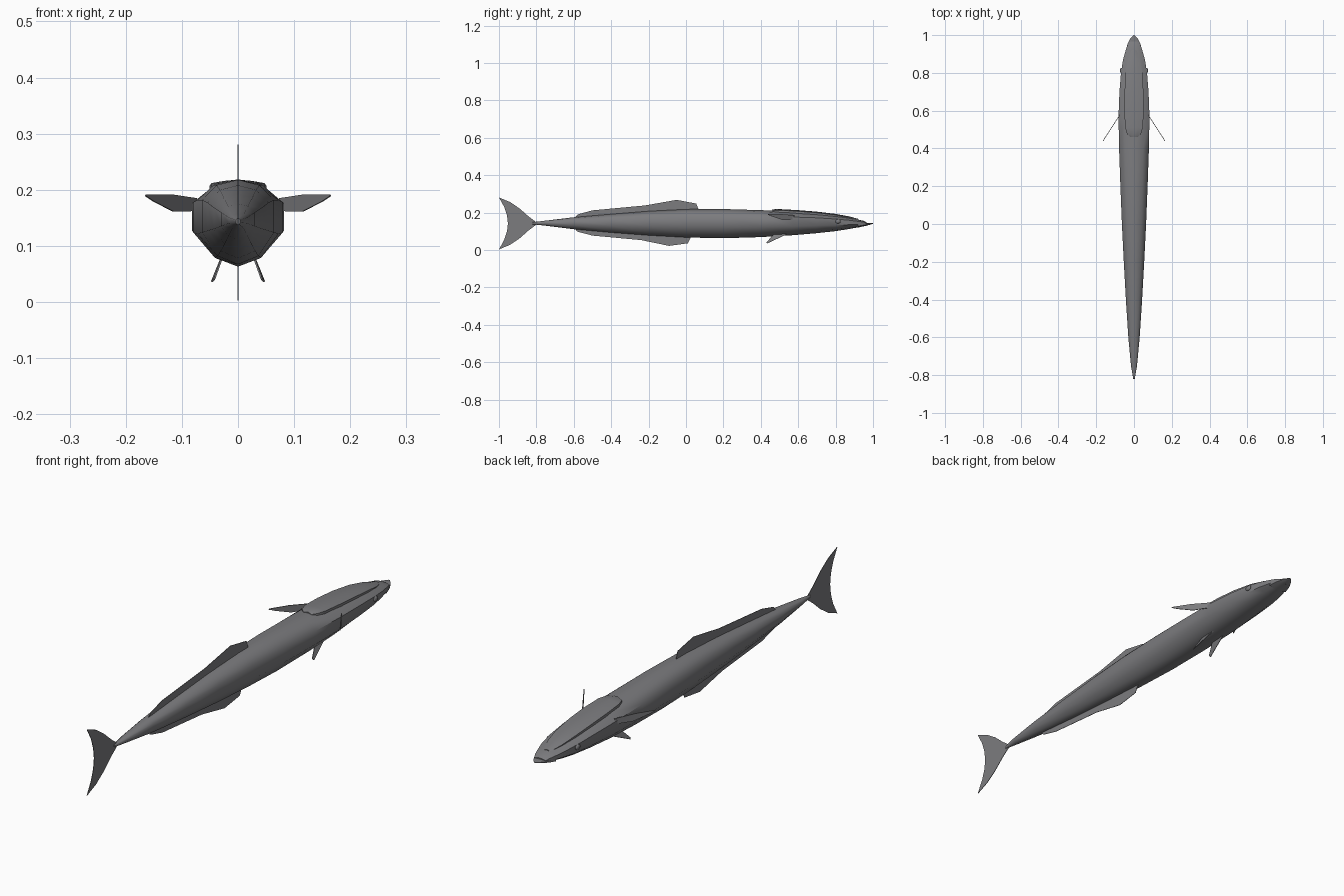
import bpy, bmesh, math
from mathutils import Vector

if "Cube" in bpy.data.objects:
    bpy.data.objects.remove(bpy.data.objects["Cube"])


def material(name, rgb):
    m = bpy.data.materials.new(name)
    m.use_nodes = True
    m.diffuse_color = (*rgb, 1)
    m.node_tree.nodes["Principled BSDF"].inputs["Base Color"].default_value = (*rgb, 1)
    return m


skin = material("slate grey skin", (0.2, 0.2, 0.21))


def finish(name, bm, angle=50):
    bmesh.ops.recalc_face_normals(bm, faces=bm.faces)
    mesh = bpy.data.meshes.new(name)
    bm.to_mesh(mesh)
    bm.free()
    mesh.materials.append(skin)
    ob = bpy.data.objects.new(name, mesh)
    bpy.context.collection.objects.link(ob)
    bpy.ops.object.select_all(action="DESELECT")
    ob.select_set(True)
    bpy.context.view_layer.objects.active = ob
    bpy.ops.object.shade_smooth_by_angle(angle=math.radians(angle))
    return ob


def loft(name, rings, angle=50):
    bm = bmesh.new()
    loops = [[bm.verts.new(p) for p in ring] for ring in rings]
    n = len(loops[0])
    for a, b in zip(loops, loops[1:]):
        for i in range(n):
            j = (i + 1) % n
            bm.faces.new((a[i], a[j], b[j], b[i]))
    bm.faces.new(loops[0])
    bm.faces.new(loops[-1])
    return finish(name, bm, angle)


def fin(name, points, thickness=0.002):
    """Thin plate over an outline of 3D points."""
    bm = bmesh.new()
    pts = [Vector(p) for p in points]
    face = bm.faces.new([bm.verts.new(p) for p in pts])
    bm.normal_update()
    off = face.normal * thickness
    bmesh.ops.translate(bm, verts=bm.verts, vec=-off / 2)
    ext = bmesh.ops.extrude_face_region(bm, geom=[face], use_keep_orig=True)
    bmesh.ops.translate(bm, vec=off,
                        verts=[g for g in ext["geom"] if isinstance(g, bmesh.types.BMVert)])
    bmesh.ops.triangulate(bm, faces=[f for f in bm.faces if len(f.verts) > 4])
    return finish(name, bm, 30)


# Body: ten-sided section swept along y (y, half width, bottom, top)
half = [(0, 1), (.6, .87), (1, .52), (1, -.25), (.57, -.8), (0, -1)]
section = half + [(-x, z) for x, z in half[-2:0:-1]]
stations = [(-.82, .004, .137, .149), (-.75, .016, .13, .157), (-.6, .03, .111, .175),
            (-.4, .043, .093, .192), (-.2, .054, .078, .208), (0, .064, .067, .218),
            (.2, .072, .063, .219), (.4, .079, .069, .213), (.57, .082, .079, .207),
            (.7, .077, .09, .198), (.8, .069, .101, .186), (.87, .058, .112, .174),
            (.92, .044, .121, .163), (.95, .034, .127, .156)]
body_rings = [[(x * w, y, (lo + hi) / 2 + z * (hi - lo) / 2) for x, z in section]
              for y, w, lo, hi in stations]
body_rings.append([(x * .026, .966, .139 + z * .009) for x, z in section])
loft("body", body_rings)

# Protruding lower jaw
jaw = [(.92, .043, .12, .142), (.955, .034, .128, .143),
       (.98, .021, .134, .144), (1, .003, .14, .143)]
loft("lower_jaw", [[(x * w, y, (lo + hi) / 2 + z * (hi - lo) / 2) for x, z in section]
                   for y, w, lo, hi in jaw])

# Oval suction disc on top of the head (y, half width, top)
disc = [(.46, .018, .213), (.475, .036, .216), (.51, .047, .216), (.6, .051, .211),
        (.7, .05, .203), (.8, .044, .191), (.87, .033, .178), (.92, .014, .165)]
rim = [(-1, -.022), (-1, -.004), (-.5, 0), (0, .002), (.5, 0), (1, -.004), (1, -.022)]
loft("head_disc", [[(x * w, y, top + dz) for x, dz in rim] for y, w, top in disc], 40)

# Median fins
fin("dorsal_fin", [(0, y, z) for y, z in
    [(-.6, .165), (-.58, .19), (-.5, .212), (-.22, .238), (-.05, .268),
     (.055, .248), (.07, .21), (-.2, .2), (-.4, .185)]])
fin("anal_fin", [(0, y, z) for y, z in
    [(-.6, .12), (-.58, .098), (-.5, .077), (-.24, .053), (-.09, .022),
     (.01, .036), (.03, .075), (-.2, .086), (-.4, .1)]])

# Crescent tail
upper = [(-.8, .148), (-.84, .178), (-.89, .222), (-.94, .256), (-1, .281),
         (-.972, .23), (-.957, .185)]
lower = [(y, .284 - z) for y, z in upper[::-1]]
fin("tail_fin", [(0, y, z) for y, z in upper + [(-.952, .142)] + lower])

# Paired fins and eyes
for s, side in ((1, "left"), (-1, "right")):
    fin(side + "_pectoral_fin", [(s * x, .57 - (x - .08) * 1.55, z) for x, z in
        [(.074, .162), (.115, .161), (.15, .179), (.165, .189),
         (.163, .192), (.12, .192), (.074, .185)]], .003)
    fin(side + "_pelvic_fin", [(s * .027, .54, .085), (s * .047, .435, .036),
                               (s * .042, .43, .041), (s * .027, .47, .083)], .003)
    bm = bmesh.new()
    bmesh.ops.create_uvsphere(bm, u_segments=12, v_segments=8, radius=1)
    bmesh.ops.scale(bm, verts=bm.verts, vec=(.007, .015, .011))
    bmesh.ops.translate(bm, verts=bm.verts, vec=(s * .067, .812, .153))
    finish(side + "_eye", bm)
